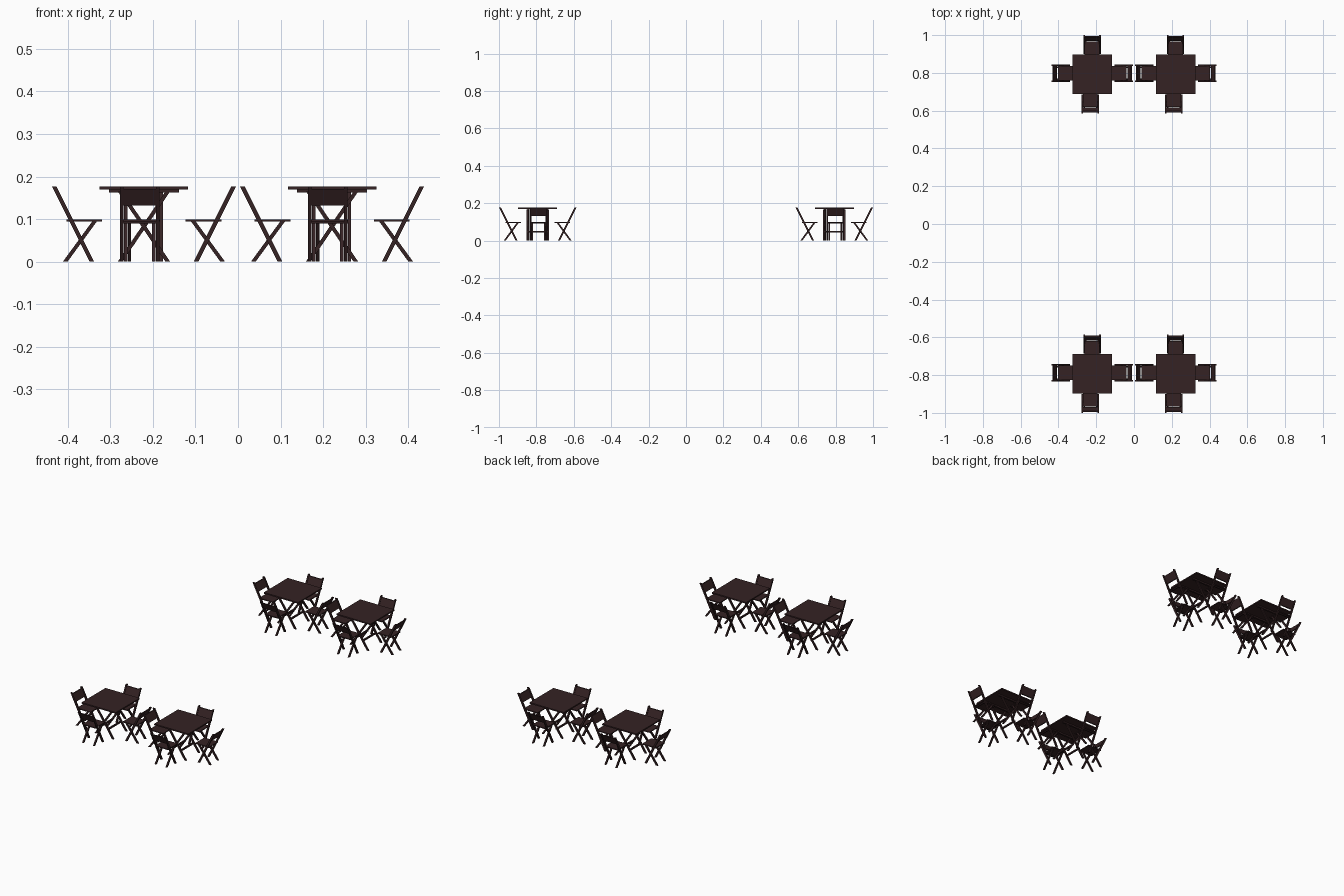
import bpy, bmesh, math
from mathutils import Matrix

if "Cube" in bpy.data.objects:
    bpy.data.objects.remove(bpy.data.objects["Cube"])

wood = bpy.data.materials.new("dark brown wood")
wood.diffuse_color = (0.035, 0.016, 0.017, 1)
wood.use_nodes = True
wood.node_tree.nodes["Principled BSDF"].inputs["Base Color"].default_value = wood.diffuse_color


def mesh_of(name, bars):
    """Bars are sheared boxes: (x0, z0, x1, z1, x-width, y centre, y-width), ends cut level."""
    bm = bmesh.new()
    for x0, z0, x1, z1, w, yc, wy in bars:
        v = [bm.verts.new((x + sx * w / 2, yc + sy * wy / 2, z))
             for x, z in ((x0, z0), (x1, z1))
             for sx, sy in ((-1, -1), (1, -1), (1, 1), (-1, 1))]
        for f in ((3, 2, 1, 0), (4, 5, 6, 7), (0, 1, 5, 4),
                  (1, 2, 6, 5), (2, 3, 7, 6), (3, 0, 4, 7)):
            bm.faces.new([v[i] for i in f])
    bmesh.ops.recalc_face_normals(bm, faces=bm.faces)
    me = bpy.data.meshes.new(name)
    bm.to_mesh(me)
    bm.free()
    me.materials.append(wood)
    return me


S = (-1, 1)


def back_x(z):
    """Position along the sloping back leg at height z."""
    return 0.005 + (0.177 - z) * 0.5


# Folding chair: back edge at x = 0, facing +x
chair = [
    mesh_of("chair_long_legs", [(back_x(0), 0, back_x(0.177), 0.177, 0.011, s * 0.042, 0.008) for s in S]),
    mesh_of("chair_short_legs", [(0.031, 0, 0.101, 0.096, 0.011, s * 0.033, 0.008) for s in S]),
    mesh_of("chair_seat", [(0.076, 0.094, 0.076, 0.099, 0.084, 0, 0.078)]),
    mesh_of("chair_seat_rail", [(back_x(0.094), 0.090, back_x(0.098), 0.098, 0.007, 0, 0.084)]),
    mesh_of("chair_backrest", [(back_x(0.132), 0.132, back_x(0.171), 0.171, 0.006, 0, 0.08)]),
]

# Folding table with crossed legs in the xz plane
table = [
    mesh_of("table_top", [(0, 0.170, 0, 0.177, 0.208, 0, 0.208)]),
    mesh_of("table_rails", [(0, 0.162, 0, 0.170, 0.165, s * 0.050, 0.010) for s in S]),
    mesh_of("table_legs", [(d * 0.056, 0, -d * 0.056, 0.165, 0.011, s * (0.057 if d > 0 else 0.048), 0.008)
                           for s in S for d in S]),
    mesh_of("table_crossbars", [(s * 0.025, 0.042, s * 0.025, 0.050, 0.008, 0, 0.11) for s in S]),
]


def place(meshes, matrix):
    for me in meshes:
        ob = bpy.data.objects.new(me.name, me)
        bpy.context.collection.objects.link(ob)
        ob.matrix_world = matrix


# Four sets, each a table with four chairs around it
for gx in (-0.221, 0.221):
    for gy in (-0.793, 0.793):
        place(table, Matrix.Translation((gx, gy, 0)))
        for x, y, turn in ((-0.216, 0.005, 0), (0.216, 0.005, 180),
                           (-0.010, -0.207, 90), (-0.001, 0.207, -90)):
            place(chair, Matrix.Translation((gx + x, gy + y, 0))
                  @ Matrix.Rotation(math.radians(turn), 4, 'Z'))
